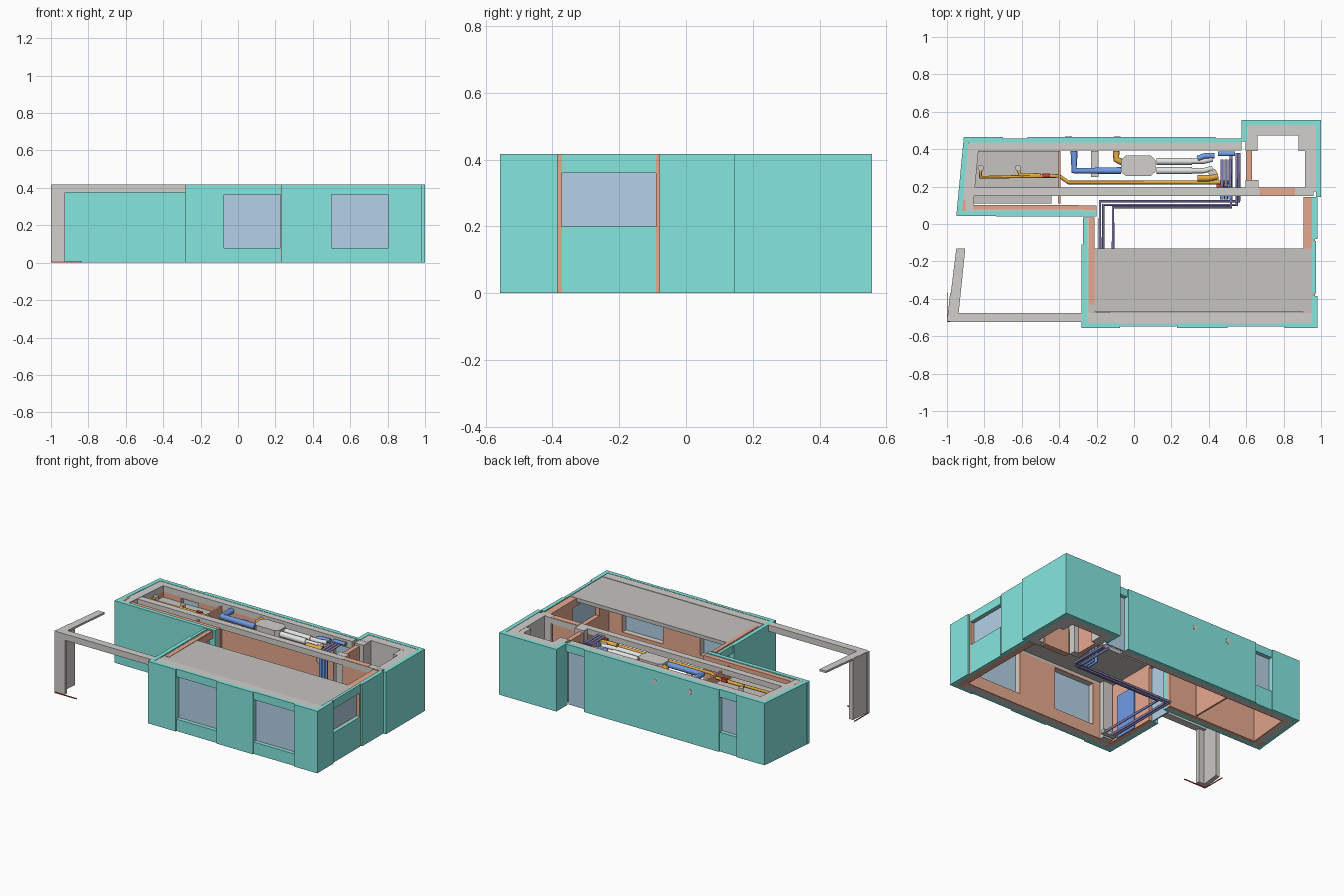
import bpy, bmesh, math
from mathutils import Vector

if "Cube" in bpy.data.objects:
    bpy.data.objects.remove(bpy.data.objects["Cube"])


def material(name, r, g, b):
    lin = lambda c: ((c / 255 + 0.055) / 1.055) ** 2.4
    m = bpy.data.materials.new(name)
    m.diffuse_color = (lin(r), lin(g), lin(b), 1)
    m.use_nodes = True
    m.node_tree.nodes["Principled BSDF"].inputs["Base Color"].default_value = m.diffuse_color
    return m


TEAL = material("teal panel", 133, 232, 224)
GREY = material("structure grey", 210, 208, 203)
SLAB = material("slab grey", 198, 196, 192)
ORANGE = material("terracotta lining", 238, 174, 148)
GLASS = material("window blue grey", 179, 209, 230)
OCHRE = material("ochre pipe", 240, 178, 68)
BLUE = material("blue duct", 118, 164, 242)
PURPLE = material("purple pipe", 140, 134, 190)
SILVER = material("silver unit", 226, 229, 229)
RED = material("red valve", 215, 65, 60)
H = 0.417          # full height
BEAM = 0.375       # underside of the beams
SKIN = 0.028       # outer panel depth


def prism(name, pts, z0, z1, mat):
    bm = bmesh.new()
    lo = [bm.verts.new((x, y, z0)) for x, y in pts]
    hi = [bm.verts.new((x, y, z1)) for x, y in pts]
    n = len(pts)
    bm.faces.new(lo[::-1])
    bm.faces.new(hi)
    for i in range(n):
        bm.faces.new((lo[i], lo[(i + 1) % n], hi[(i + 1) % n], hi[i]))
    bmesh.ops.recalc_face_normals(bm, faces=bm.faces)
    me = bpy.data.meshes.new(name)
    bm.to_mesh(me)
    bm.free()
    me.materials.append(mat)
    ob = bpy.data.objects.new(name, me)
    bpy.context.collection.objects.link(ob)
    return ob


def box(name, x0, x1, y0, y1, z0, z1, mat):
    return prism(name, [(x0, y0), (x1, y0), (x1, y1), (x0, y1)], z0, z1, mat)


def pipe(name, pts, r, mat):
    cu = bpy.data.curves.new(name, 'CURVE')
    cu.dimensions = '3D'
    cu.bevel_depth, cu.bevel_resolution, cu.use_fill_caps = r, 4, True
    sp = cu.splines.new('POLY')
    sp.points.add(len(pts) - 1)
    for p, co in zip(sp.points, pts):
        p.co = (*co, 1)
    cu.materials.append(mat)
    ob = bpy.data.objects.new(name, cu)
    bpy.context.collection.objects.link(ob)
    bpy.ops.object.select_all(action='DESELECT')
    ob.select_set(True)
    bpy.context.view_layer.objects.active = ob
    bpy.ops.object.convert(target='MESH')
    bpy.ops.object.shade_smooth_by_angle(angle=math.radians(60))


def wall(name, p0, p1, segs, core=GREY, lining=ORANGE, beam=True, a=SKIN, b=SKIN,
         depth=(.073, .085)):
    """Layered wall; p0 to p1 is the outer face, inside is to the left.
    segs: (start, end, kind, sill, head)"""
    p0, p1 = Vector(p0), Vector(p1)
    d = (p1 - p0).normalized()
    n = Vector((-d.y, d.x))
    length = (p1 - p0).length

    def layer(part, s0, s1, d0, d1, z0, z1, mat):
        if z1 - z0 > 0.004 and s1 - s0 > 0.002:
            q = [p0 + d * s + n * t for s, t in ((s0, d0), (s1, d0), (s1, d1), (s0, d1))]
            prism(name + part, q, z0, z1, mat)

    top = BEAM if beam else H - 0.006
    for s0, s1, kind, sill, head in segs:
        s1 = min(s1, length)
        i0, i1 = max(s0, a), min(s1, length - b)
        if kind == 'window':
            layer("_sill_panel", s0, s1, 0.008, SKIN, 0, sill, TEAL)
            layer("_head_panel", s0, s1, 0.008, SKIN, head, H, TEAL)
            layer("_glass", s0, s1, 0.035, 0.045, sill, head, GLASS)
            spans = ((0, sill), (head, top))
        else:
            r, mat = (0.012, ORANGE) if kind == 'joint' else (0, TEAL)
            layer("_" + kind, s0, s1, r, SKIN, 0, H, mat)
            spans = ((0, top),)
        for z0, z1 in spans:
            layer("_core", i0, i1, SKIN, depth[0], z0, z1, core)
            layer("_lining", i0, i1, depth[0], depth[1], z0, z1, lining)
    if beam:
        layer("_top_beam", a, length - b, SKIN, depth[1], BEAM, H - 0.002, GREY)


def full(s0, s1):
    return (s0, s1, 'panel', 0, 0)


def window(s0, s1, sill, head):
    return (s0, s1, 'window', sill, head)


def joint(s0, s1):
    return (s0, s1, 'joint', 0, 0)


# Outer walls, counterclockwise
wall("front_wall", (-.28, -.557), (.98, -.557),
     [full(0, .205), window(.205, .506, .08, .365), joint(.506, .51), full(.51, .78),
      window(.78, 1.085, .08, .365), full(1.085, 2)])
wall("right_wall", (.98, -.557), (.98, .145),
     [full(0, .172), joint(.172, .185), window(.185, .467, .2, .36),
      joint(.467, .477), full(.477, 2)], core=ORANGE, beam=False, b=0, depth=(.06, .075))
wall("tower_right_wall", (1, .145), (1, .557), [full(0, 2)], lining=GREY)
wall("tower_back_wall", (1, .557), (.575, .557), [full(0, 2)], lining=GREY)
wall("tower_left_wall", (.575, .557), (.575, .44), [full(0, 2)], lining=GREY, b=0)
wall("back_wall", (.575, .465), (-.91, .465),
     [window(0, .14, .0, .365), full(.14, 1.145), window(1.145, 1.275, .13, .365),
      full(1.275, 2)], a=0, depth=(.062, .072))
wall("left_wall", (-.91, .465), (-.95, .045), [full(0, 2)])
wall("wing_front_wall", (-.95, .042), (-.2, .04), [full(0, 2)],
     beam=False, b=0, depth=(.036, .06))
wall("entry_wall", (-.28, .035), (-.28, -.557),
     [window(0, .145, .0, .365), full(.145, 2)], beam=False, a=0, depth=(.042, .07))
box("entry_lining_top", -.24, -.212, -.43, .03, .40, .4155, ORANGE)
box("wing_corner_lining", -.925, -.90, .07, .13, 0, .4165, ORANGE)
box("blue_door", -.209, -.202, -.40, -.24, .0, .29, BLUE)

# Beams, partitions and ceiling slabs
box("corridor_beam", -.89, .96, .15, .195, BEAM, H - .004, GREY)
box("front_ceiling_slab", -.245, .952, -.47, -.13, .388, .413, SLAB)
prism("wing_ceiling_slab", [(-.875, .11), (-.44, .11), (-.44, .19), (-.4, .19),
                            (-.4, .39), (-.845, .39)], .325, .34, SLAB)
box("wing_partition", -.405, -.393, .11, .39, 0, .395, ORANGE)
box("tower_side_partition", .60, .632, .20, .40, 0, .40, ORANGE)
box("tower_front_partition", .67, .86, .152, .192, 0, .415, ORANGE)
for i, (x0, x1, y0, y1) in enumerate([(.595, .665, .19, .235), (.595, .66, .39, .49),
                                      (.88, .955, .39, .49), (.87, .96, .15, .195)]):
    box("tower_column_%d" % i, x0, x1, y0, y1, 0, H - .003, GREY)
box("front_corner_column", -.2, -.13, -.473, -.44, 0, .388, GREY)

# Open porch frame on the left
box("porch_front_beam", -.985, -.28, -.525, -.475, BEAM, H, GREY)
prism("porch_slanted_beam", [(-.998, -.52), (-.94, -.50), (-.902, -.13), (-.95, -.13)],
      .404, H, GREY)
box("porch_column_front", -1, -.925, -.52, -.495, .006, H - .001, GREY)
prism("porch_column_side", [(-1, -.52), (-.97, -.52), (-.953, -.37), (-.983, -.37)],
      .006, H - .001, GREY)
box("porch_base_front", -1, -.835, -.525, -.52, 0, .006, RED)
box("porch_base_side", -1, -.996, -.525, -.365, 0, .006, RED)

# Round wall vents
for i, x in enumerate((-.09, -.35)):
    pipe("wall_vent_%d" % i, [(x, .45, .345), (x, .467, .345)], .018, GREY)

# Ventilation unit with rounded corners and its ducts
unit = prism("ventilation_unit",
             [(-.07, .28), (-.045, .257), (.09, .257), (.115, .28),
              (.115, .342), (.09, .365), (-.045, .365), (-.07, .342)], .335, .412, GREY)
pipe("blue_duct", [(-.32, .39, .385), (-.32, .285, .385), (-.07, .285, .385)], .019, BLUE)
pipe("ochre_duct", [(-.095, .39, .385), (-.095, .345, .385), (-.06, .33, .385)],
     .018, OCHRE)
box("flat_hanger", -.23, -.19, .25, .39, .34, .35, GREY)
for y in (.335, .285):
    pipe("silencer", [(.12, y, .385), (.31, y, .385)], .019, SILVER)
    pipe("silencer_end", [(.30, y, .385), (.37, y, .385), (.42, y + .012, .385)],
         .014, SILVER)
pipe("blue_branch", [(.34, .35, .39), (.38, .365, .39), (.43, .365, .39)], .015, BLUE)
pipe("ochre_branch", [(.34, .245, .385), (.40, .245, .385), (.45, .255, .385)],
     .017, OCHRE)
pipe("silver_drop", [(.42, .275, .395), (.42, .275, .28)], .022, GREY)

# Water pipes above the wing ceiling
pipe("ochre_main_pipe", [(-.82, .30, .375), (-.82, .25, .375), (-.40, .257, .375),
                         (-.35, .222, .375), (.51, .222, .375)], .010, OCHRE)
pipe("ochre_side_pipe", [(-.62, .30, .375), (-.61, .262, .375), (-.50, .262, .375)],
     .010, OCHRE)
for x in (-.82, -.62):
    pipe("pipe_cap", [(x, .30, .34), (x, .30, .385)], .016, GREY)
for x, y in ((-.47, .26), (.46, .205)):
    box("red_valve", x - .02, x + .02, y - .009, y + .009, .365, .39, RED)

# Risers: purple feed above, blue drop to the floor
for i, x in enumerate((.47, .492, .514)):
    pipe("riser_feed_%d" % i, [(x, .345, .395), (x, .20, .395)], .008, PURPLE)
    pipe("riser_drop_%d" % i, [(x, .205, .392), (x, .205, .012), (x, .13, .012)],
         .0095, BLUE)
pipe("blue_cross_pipe", [(.45, .375, .395), (.54, .375, .395)], .012, BLUE)

# Floor level heating pipes
for i, (x0, x1, y) in enumerate([(.562, -.182, .122), (.562, -.165, .102),
                                 (.543, -.112, .09)]):
    pipe("floor_pipe_%d" % i, [(x1, -.40, .012), (x1, y, .012),
                               (x0 - .012 * i, y, .012), (x0 - .012 * i, .38, .012)],
         .0085, PURPLE)
box("pipe_manifold", -.2, -.10, -.43, -.40, .004, .03, GREY)
